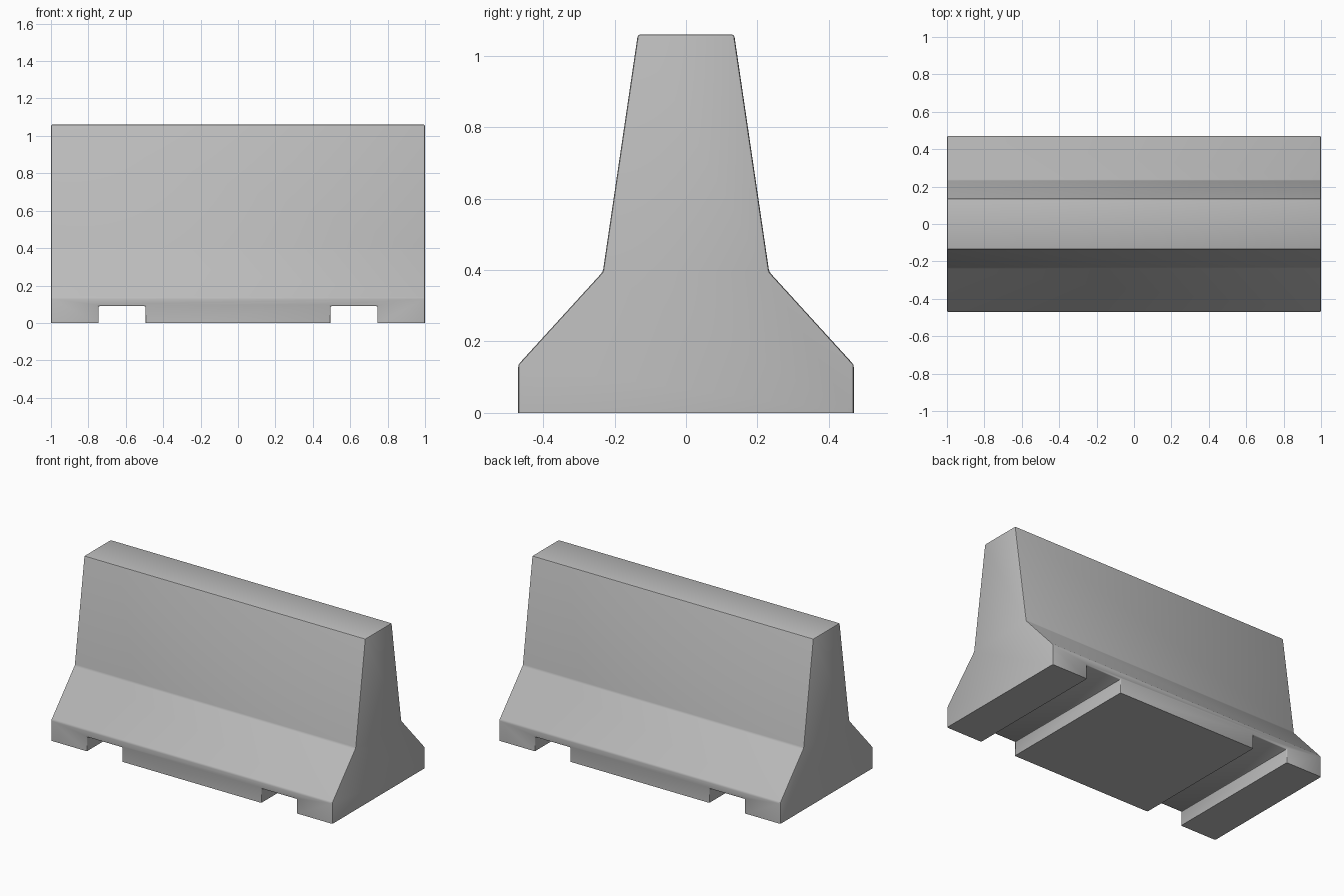
import bpy
import bmesh
from math import radians

cube = bpy.data.objects.get("Cube")
if cube:
    bpy.data.objects.remove(cube, do_unlink=True)

LENGTH = 2.0
# Half of the end profile, from foot to crown: (y, z)
HALF = [(0.47, 0.0), (0.47, 0.135), (0.233, 0.395), (0.135, 1.06)]

concrete = bpy.data.materials.new("concrete_grey")
concrete.use_nodes = True
colour = (0.5, 0.5, 0.5, 1)
concrete.diffuse_color = colour
concrete.node_tree.nodes["Principled BSDF"].inputs["Base Color"].default_value = colour


def new_object(name, bm):
    mesh = bpy.data.meshes.new(name)
    bm.to_mesh(mesh)
    bm.free()
    obj = bpy.data.objects.new(name, mesh)
    bpy.context.collection.objects.link(obj)
    return obj


# Barrier body: the mirrored profile extruded along x
bm = bmesh.new()
profile = HALF + [(-y, z) for y, z in reversed(HALF)]
end = bm.faces.new([bm.verts.new((-LENGTH / 2, y, z)) for y, z in profile])
ext = bmesh.ops.extrude_face_region(bm, geom=[end], use_keep_orig=True)
new_verts = [g for g in ext["geom"] if isinstance(g, bmesh.types.BMVert)]
bmesh.ops.translate(bm, verts=new_verts, vec=(LENGTH, 0, 0))
bmesh.ops.recalc_face_normals(bm, faces=bm.faces)
barrier = new_object("barrier_body", bm)
barrier.data.materials.append(concrete)

# Two lifting slots cut through the foot
bm = bmesh.new()
for side in (-1, 1):
    slot = bmesh.ops.create_cube(bm, size=1)["verts"]
    bmesh.ops.scale(bm, verts=slot, vec=(0.25, 1.2, 0.18))
    bmesh.ops.translate(bm, verts=slot, vec=(side * 0.62, 0, 0))
cutter = new_object("slot_cutter", bm)
cutter.hide_render = True

cut = barrier.modifiers.new("slots", "BOOLEAN")
cut.operation = "DIFFERENCE"
cut.solver = "EXACT"
cut.object = cutter
bpy.context.view_layer.objects.active = barrier
barrier.select_set(True)
bpy.ops.object.modifier_apply(modifier=cut.name)
bpy.data.objects.remove(cutter, do_unlink=True)

# Soften every corner except those resting on the ground
bm = bmesh.new()
bm.from_mesh(barrier.data)
bmesh.ops.dissolve_limit(bm, angle_limit=radians(1), verts=bm.verts, edges=bm.edges)
edges = [e for e in bm.edges if max(v.co.z for v in e.verts) > 0.01]
bmesh.ops.bevel(bm, geom=edges, offset=0.007, offset_type="OFFSET",
                segments=2, profile=0.5, affect="EDGES", clamp_overlap=True)
bm.to_mesh(barrier.data)
bm.free()
bpy.ops.object.shade_smooth_by_angle(angle=radians(35))
